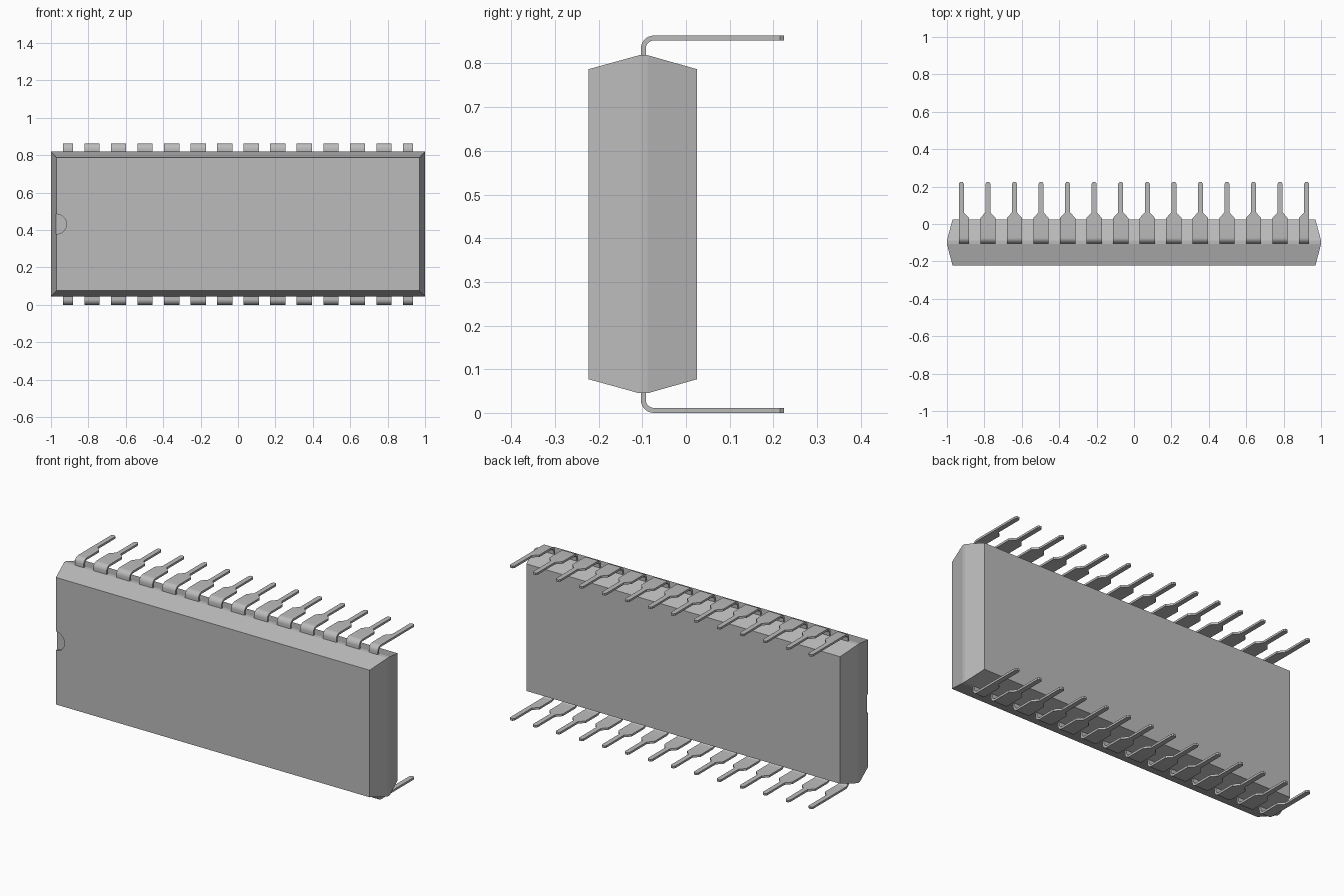
import bpy, bmesh, math
from mathutils import Vector

cube = bpy.data.objects.get("Cube")
if cube:
    bpy.data.objects.remove(cube, do_unlink=True)

MID = 0.432      # height of the horizontal symmetry plane
PINS = 14
PITCH = 0.142
WIDE, NARROW = 0.041, 0.0135

grey = bpy.data.materials.new("plain grey")
grey.use_nodes = True
colour = (0.5, 0.5, 0.5, 1)
grey.diffuse_color = colour
grey.node_tree.nodes["Principled BSDF"].inputs["Base Color"].default_value = colour


def loft(name, rings):
    """Join a list of four-cornered rings into a closed solid."""
    bm = bmesh.new()
    loops = [[bm.verts.new(p) for p in ring] for ring in rings]
    for a, b in zip(loops, loops[1:]):
        for i in range(4):
            j = (i + 1) % 4
            bm.faces.new((a[i], a[j], b[j], b[i]))
    bm.faces.new(loops[0])
    bm.faces.new(loops[-1])
    bmesh.ops.recalc_face_normals(bm, faces=bm.faces)
    mesh = bpy.data.meshes.new(name)
    bm.to_mesh(mesh)
    bm.free()
    mesh.materials.append(grey)
    obj = bpy.data.objects.new(name, mesh)
    bpy.context.collection.objects.link(obj)
    return obj


def activate(obj):
    bpy.ops.object.select_all(action="DESELECT")
    obj.select_set(True)
    bpy.context.view_layer.objects.active = obj


# Package body: bevelled front and back around a thin middle band
body_sections = [(-0.223, 0.97, 0.355), (-0.107, 1.0, 0.387),
                 (-0.088, 1.0, 0.387), (0.025, 0.97, 0.355)]
body = loft("package_body", [
    [(sx * hx, y, MID + sz * hz) for sx, sz in ((-1, -1), (1, -1), (1, 1), (-1, 1))]
    for y, hx, hz in body_sections])

# Shallow round orientation notch at the end of the front face
bpy.ops.mesh.primitive_cylinder_add(vertices=48, radius=0.053, depth=0.04,
                                    location=(-0.97, -0.228, MID),
                                    rotation=(math.pi / 2, 0, 0))
cutter = bpy.context.object
cutter.name = "notch_cutter"
cutter.hide_render = True
cutter.data.materials.append(grey)
activate(body)
cut = body.modifiers.new("notch", "BOOLEAN")
cut.operation = "DIFFERENCE"
cut.solver = "EXACT"
cut.object = cutter
bpy.ops.object.modifier_apply(modifier=cut.name)
bpy.data.objects.remove(cutter, do_unlink=True)
bpy.ops.object.shade_smooth_by_angle(angle=math.radians(12))


def pin_sections():
    """Outer point, inner point (y, height above MID) and half width along a pin."""
    thick, radius = 0.0115, 0.03
    leg, top = -0.1035, MID
    sections = [((leg, 0.36), (leg + thick, 0.36), WIDE)]
    centre = Vector((leg + radius, top - radius))
    steps = 8
    for i in range(steps + 1):
        a = math.pi / 2 * i / steps
        d = Vector((-math.cos(a), math.sin(a)))
        sections.append((centre + d * radius, centre + d * (radius - thick), WIDE))
    for y, half in ((0.032, WIDE), (0.062, NARROW), (0.215, NARROW), (0.224, 0.007)):
        sections.append(((y, top), (y, top - thick), half))
    return sections


# Two rows of bent pins; the end pins are trimmed on their outer side
for row, side in (("upper", 1), ("lower", -1)):
    for n in range(PINS):
        x = (n - (PINS - 1) / 2) * PITCH
        rings = []
        for outer, inner, half in pin_sections():
            left = min(half, NARROW) if n == 0 else half
            right = min(half, NARROW) if n == PINS - 1 else half
            rings.append([(x - left, outer[0], MID + side * outer[1]),
                          (x + right, outer[0], MID + side * outer[1]),
                          (x + right, inner[0], MID + side * inner[1]),
                          (x - left, inner[0], MID + side * inner[1])])
        pin = loft(f"{row}_pin_{n + 1}", rings)
        activate(pin)
        bpy.ops.object.shade_smooth_by_angle(angle=math.radians(30))
